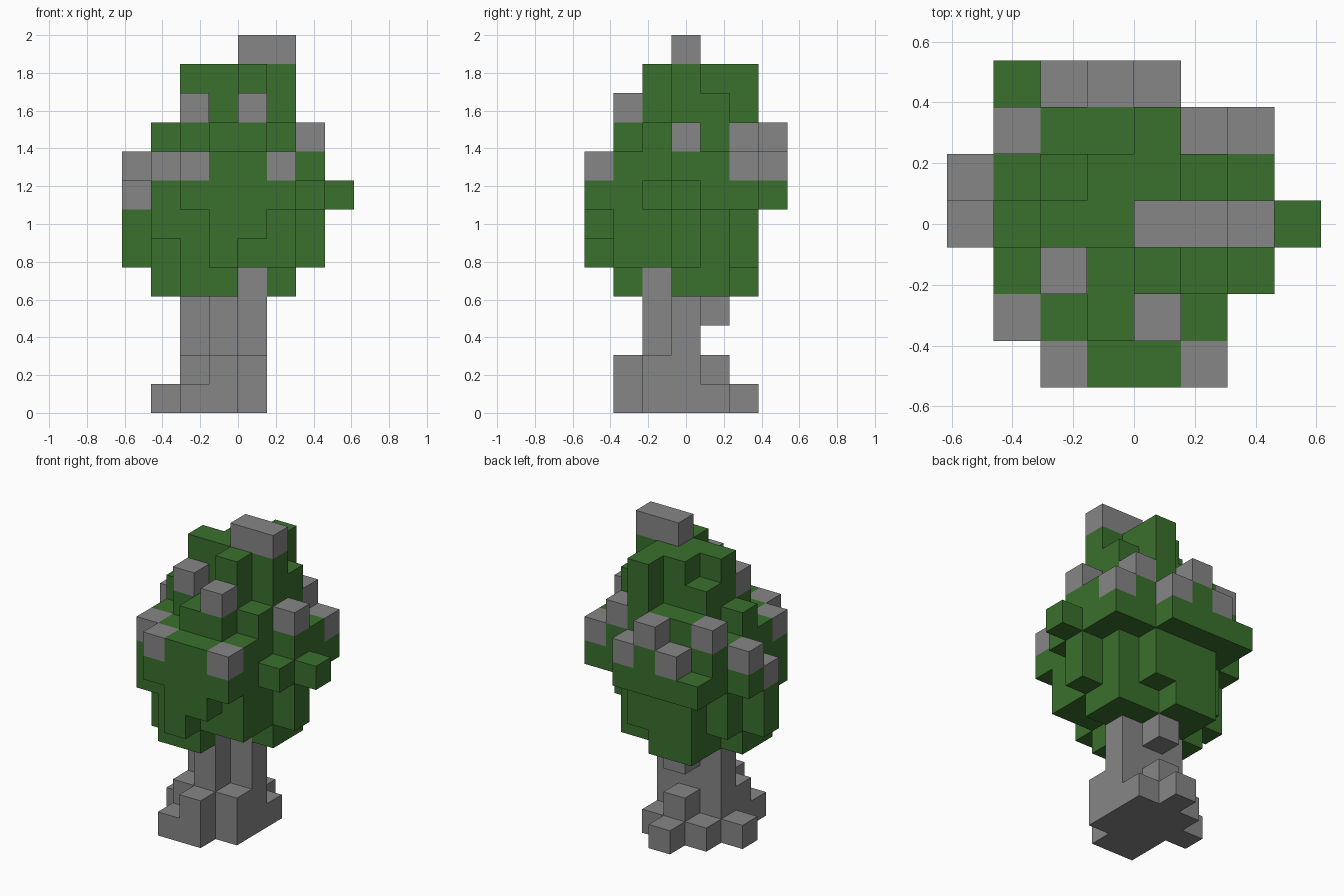
import bpy
import bmesh
from mathutils import Vector

cube = bpy.data.objects.get("Cube")
if cube:
    bpy.data.objects.remove(cube, do_unlink=True)

UNIT = 2 / 13                      # edge of one block
ORIGIN = Vector((-4, -3.5, 0))     # block grid corner, in blocks


def make_material(name, rgb):
    mat = bpy.data.materials.new(name)
    mat.use_nodes = True
    color = (*rgb, 1)
    mat.diffuse_color = color
    mat.node_tree.nodes["Principled BSDF"].inputs["Base Color"].default_value = color
    return mat


gray = make_material("stone_gray", (0.24, 0.24, 0.24))
green = make_material("leaf_green", (0.042, 0.162, 0.026))


def layer(height, first_row, *spans):
    """Blocks of one layer: each row, front to back, runs between two columns."""
    return {(x, first_row + n, height)
            for n, (start, end) in enumerate(spans)
            for x in range(start, end + 1)}


# Trunk: spreading roots, stem and a short branch stub
trunk = layer(0, 1, (2, 3), (2, 4), (1, 4), (2, 4), (3, 3))
trunk |= layer(1, 1, (3, 3), (2, 4), (2, 4), (3, 3))
for level in (2, 3, 4):
    trunk |= layer(level, 2, (3, 3), (2, 4))
trunk.add((3, 4, 3))

# Crown: underside, widest ring, then tapering to the top
crown = layer(4, 1, (2, 3), (1, 3), (1, 5), (2, 5), (2, 3))
crown |= layer(5, 0, (3, 3), (2, 5), (1, 5), (0, 6), (1, 5), (2, 4))
crown |= layer(6, 0, (3, 4), (1, 5), (1, 5), (0, 6), (1, 5), (2, 4))
crown |= layer(7, 0, (2, 5), (1, 5), (1, 6), (0, 7), (0, 6), (1, 6), (1, 4))
crown |= layer(8, 0, (2, 5), (1, 5), (1, 5), (1, 6), (0, 6), (1, 6), (2, 4))
crown |= layer(9, 1, (3, 4), (2, 5), (1, 6), (2, 5), (1, 5), (3, 3))
crown |= layer(10, 1, (4, 4), (4, 4), (2, 5), (2, 5), (4, 4))
crown |= layer(11, 2, (4, 4), (2, 5), (3, 4), (4, 4))
crown -= trunk

# Gray tips scattered over the crown
tips = {
    (4, 3, 12), (5, 3, 12), (2, 2, 10), (4, 1, 10),
    (6, 3, 9), (1, 5, 9), (5, 5, 9), (3, 6, 9),
    (1, 1, 8), (2, 0, 8), (5, 0, 8), (0, 4, 8),
    (6, 5, 8), (2, 6, 8), (4, 6, 8), (0, 3, 7),
}
crown -= tips
solid = trunk | crown | tips


def build_blocks(name, blocks, mat):
    """Mesh only the block faces that are exposed to the outside."""
    bm = bmesh.new()
    for block in sorted(blocks):
        centre = Vector(block) + Vector((0.5, 0.5, 0.5))
        for axis in range(3):
            for side in (-1, 1):
                normal = Vector((0, 0, 0))
                normal[axis] = side
                if tuple(int(c) for c in Vector(block) + normal) in solid:
                    continue
                u = Vector((0, 0, 0))
                u[(axis + 1) % 3] = 0.5
                v = normal.cross(u)
                corners = (-u - v, u - v, u + v, v - u)
                bm.faces.new([bm.verts.new((centre + normal / 2 + c + ORIGIN) * UNIT)
                              for c in corners])
    bmesh.ops.remove_doubles(bm, verts=bm.verts, dist=UNIT / 100)
    mesh = bpy.data.meshes.new(name)
    bm.to_mesh(mesh)
    bm.free()
    mesh.materials.append(mat)
    obj = bpy.data.objects.new(name, mesh)
    bpy.context.collection.objects.link(obj)
    return obj


build_blocks("trunk", trunk, gray)
build_blocks("leaf_crown", crown, green)
build_blocks("crown_tips", tips, gray)
